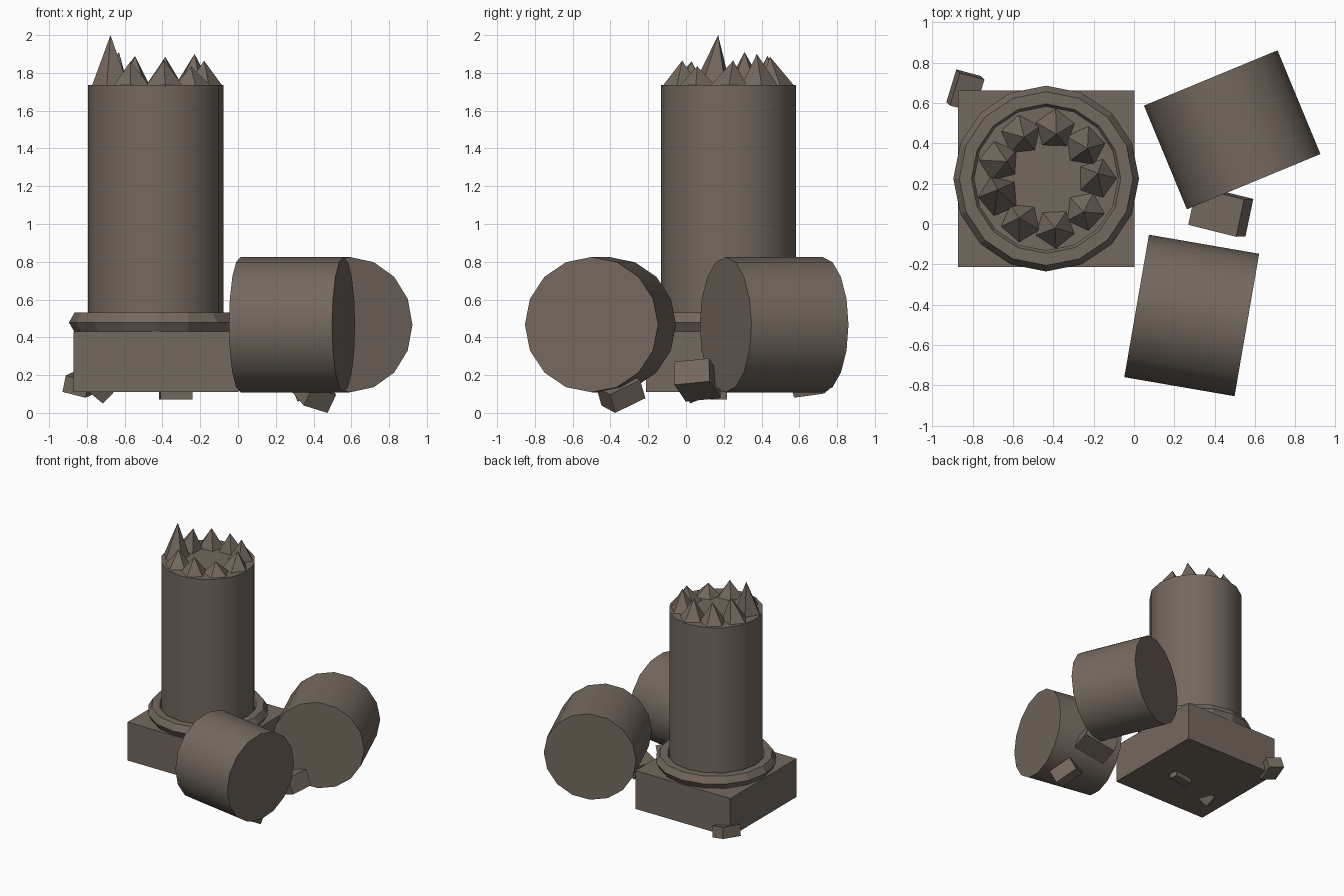
import bpy, bmesh, math
from mathutils import Matrix, Vector, Euler

if "Cube" in bpy.data.objects:
    bpy.data.objects.remove(bpy.data.objects["Cube"])

stone = bpy.data.materials.new("weathered_stone")
stone.diffuse_color = (0.175, 0.140, 0.112, 1)
stone.use_nodes = True
stone.node_tree.nodes["Principled BSDF"].inputs["Base Color"].default_value = stone.diffuse_color

CX, CY = -0.435, 0.225      # column axis
R, SIDES = 0.358, 16        # shaft radius and facets


def finish(name, bm, smooth=False):
    bmesh.ops.recalc_face_normals(bm, faces=bm.faces)
    me = bpy.data.meshes.new(name)
    bm.to_mesh(me)
    bm.free()
    me.materials.append(stone)
    ob = bpy.data.objects.new(name, me)
    bpy.context.collection.objects.link(ob)
    if smooth:
        bpy.context.view_layer.objects.active = ob
        ob.select_set(True)
        bpy.ops.object.shade_smooth_by_angle(angle=math.radians(40))
        ob.select_set(False)
    return ob


def drum(name, center, length, heading=None):
    """Upright shaft, or a fallen drum whose axis points along heading (degrees)."""
    m = Matrix.Translation(center)
    if heading is not None:
        m = m @ Matrix.Rotation(math.radians(heading), 4, 'Z') @ Matrix.Rotation(math.pi / 2, 4, 'Y')
    bm = bmesh.new()
    bmesh.ops.create_cone(bm, cap_ends=True, segments=SIDES, radius1=R, radius2=R,
                          depth=length, matrix=m)
    finish(name, bm, True)


def block(name, center, size, rot=(0, 0, 0), low=None):
    """Box; low sets the height of its lowest corner."""
    e = Euler([math.radians(a) for a in rot]).to_matrix().to_4x4()
    bm = bmesh.new()
    bmesh.ops.create_cube(bm, size=1, matrix=Matrix.Translation(center) @ e @ Matrix.Diagonal((*size, 1)))
    if low is not None:
        dz = low - min(v.co.z for v in bm.verts)
        bmesh.ops.translate(bm, verts=bm.verts, vec=(0, 0, dz))
    finish(name, bm)


# Plinth and standing shaft
block("plinth", (CX, CY, 0.27), (0.874, 0.874, 0.32))
drum("column_shaft", (CX, CY, 1.0825), 1.305)

# Hexagonal-section base moulding
bm = bmesh.new()
rings = []
for i in range(SIDES):
    a = 2 * math.pi * i / SIDES
    ring = []
    for j in range(6):
        b = math.pi * j / 3
        r = 0.40 + 0.06 * math.cos(b)
        ring.append(bm.verts.new((CX + r * math.cos(a), CY + r * math.sin(a), 0.479 + 0.06 * math.sin(b))))
    rings.append(ring)
for i in range(SIDES):
    p, q = rings[i], rings[(i + 1) % SIDES]
    for j in range(6):
        k = (j + 1) % 6
        bm.faces.new((p[j], q[j], q[k], p[k]))
finish("base_moulding", bm)

# Broken crown: nine leaning shards around the top of the shaft
tips = [(-0.18, 0.25, 1.865), (-0.23, 0.375, 1.90), (-0.385, 0.445, 1.885),
        (-0.545, 0.43, 1.89), (-0.63, 0.31, 1.91), (-0.675, 0.17, 2.0),
        (-0.57, 0.03, 1.86), (-0.39, -0.02, 1.865), (-0.25, 0.06, 1.835)]
for i, tip in enumerate(tips):
    a = math.radians(40 * i)
    bm = bmesh.new()
    base = []
    for j in range(5):
        b = a + 2 * math.pi * j / 5 + 0.7 * i
        base.append(bm.verts.new((CX + 0.25 * math.cos(a) + 0.105 * math.cos(b),
                                  CY + 0.25 * math.sin(a) + 0.105 * math.sin(b), 1.728)))
    top = bm.verts.new(tip)
    bm.faces.new(base)
    for j in range(5):
        bm.faces.new((base[j], base[(j + 1) % 5], top))
    finish(f"broken_shard_{i + 1}", bm)

# Fallen drums
drum("fallen_drum_front", (0.286, -0.453, 0.467), 0.554, -9.8)
drum("fallen_drum_back", (0.4865, 0.4665, 0.467), 0.556, -67.5)

# Rubble
block("rubble_between_drums", (0.43, 0.06, 0), (0.26, 0.19, 0.13), (6, -20, -14), 0.06)
block("rubble_under_front_drum", (0.40, -0.345, 0), (0.15, 0.19, 0.11), (25, 15, 30), 0.0)
block("rubble_plinth_corner", (-0.835, 0.66, 0), (0.13, 0.17, 0.09), (8, 14, -15), 0.08)
block("rubble_under_plinth_left", (-0.72, 0.04, 0), (0.10, 0.10, 0.10), (30, 38, 20), 0.05)
block("rubble_under_plinth_middle", (-0.33, 0.17, 0), (0.17, 0.07, 0.10), (0, 0, 8), 0.07)
